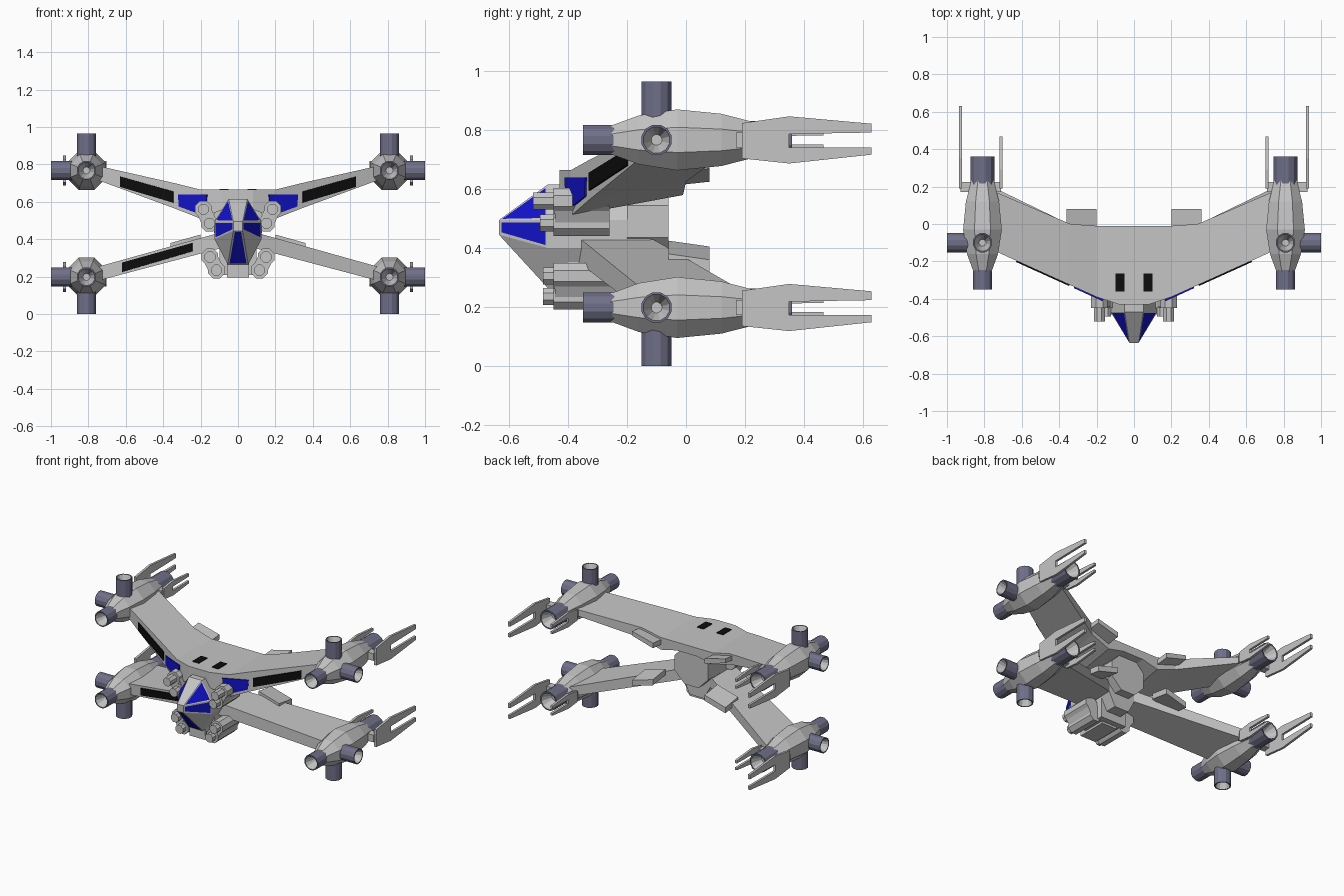
import bpy, bmesh, math
from mathutils import Vector

if "Cube" in bpy.data.objects:
    bpy.data.objects.remove(bpy.data.objects["Cube"], do_unlink=True)


def material(name, r, g, b):
    m = bpy.data.materials.new(name)
    m.use_nodes = True
    m.diffuse_color = (r, g, b, 1)
    m.node_tree.nodes["Principled BSDF"].inputs["Base Color"].default_value = (r, g, b, 1)
    return m


GREY = material("hull_grey", 0.56, 0.56, 0.56)
SLATE = material("engine_slate", 0.16, 0.16, 0.25)
BLUE = material("window_blue", 0.006, 0.006, 0.6)
BLACK = material("panel_black", 0.004, 0.004, 0.004)


def finish(name, bm, mats):
    bmesh.ops.recalc_face_normals(bm, faces=bm.faces)
    me = bpy.data.meshes.new(name)
    bm.to_mesh(me)
    bm.free()
    for m in mats:
        me.materials.append(m)
    ob = bpy.data.objects.new(name, me)
    bpy.context.collection.objects.link(ob)
    return ob


def loft_mesh(rings, bands=None):
    """Skin closed rings into a capped solid; bands gives a material slot per span."""
    bm = bmesh.new()
    vs = [[bm.verts.new(p) for p in r] for r in rings]
    n = len(rings[0])
    bands = bands or [0] * (len(rings) - 1)
    for a, b, slot in zip(vs, vs[1:], bands):
        for i in range(n):
            j = (i + 1) % n
            bm.faces.new((a[i], a[j], b[j], b[i])).material_index = slot
    bm.faces.new(vs[0]).material_index = bands[0]
    bm.faces.new(vs[-1]).material_index = bands[-1]
    bmesh.ops.remove_doubles(bm, verts=bm.verts, dist=1e-5)
    bmesh.ops.recalc_face_normals(bm, faces=bm.faces)
    return bm


def loft(name, rings, mats=(GREY,), bands=None):
    return finish(name, loft_mesh(rings, bands), mats)


def ring(centre, axis, r, n):
    q = Vector(axis).to_track_quat('Z', 'Y')
    angles = [2 * math.pi * (i + 0.5) / n for i in range(n)]
    return [Vector(centre) + q @ Vector((r * math.cos(a), r * math.sin(a), 0)) for a in angles]


def rod(name, centre, axis, spans, n, mats=(GREY,), bands=None):
    """Turned shape: spans are (distance along axis, radius)."""
    c, d = Vector(centre), Vector(axis)
    return loft(name, [ring(c + d * t, d, r, n) for t, r in spans], mats, bands)


def extrude_y(name, pts, y0, y1, dz=0):
    return loft(name, [[(x, y0, z) for x, z in pts], [(x, y1, z + dz) for x, z in pts]])


def box(name, x0, x1, y0, y1, z0, z1):
    return extrude_y(name, [(x0, z0), (x1, z0), (x1, z1), (x0, z1)], y0, y1)


def plate(name, pts, mat):
    """Thin painted panel centred on a flat outline."""
    pts = [Vector(p) for p in pts]
    n = (pts[1] - pts[0]).cross(pts[2] - pts[0]).normalized() * 0.0045
    return loft(name, [[p - n for p in pts], [p + n for p in pts]], (mat,))


# Hull with a faceted nose and inset windows
def hull_ring(y, top, upper, lower, bottom):
    half = [top, upper, lower, bottom]
    return [(x, y, z) for x, z in half] + [(-x, y, z) for x, z in reversed(half)]


section = ((0.05, 0.615), (0.125, 0.495), (0.125, 0.40), (0.055, 0.265))
tip_hi, tip_lo = (0.025, 0.495), (0.025, 0.445)
bm = loft_mesh([hull_ring(-0.635, tip_hi, tip_hi, tip_lo, tip_lo),
                hull_ring(-0.47, *section), hull_ring(-0.12, *section)])
panes = []
for f in bm.faces:
    c, n = f.calc_center_median(), f.normal
    if c.y < -0.48 and n.y > -0.99:
        side = abs(n.x) > 0.3 and c.z > 0.42
        chin = n.z < -0.3 and abs(c.x) < 0.02
        if side or chin:
            panes.append(f)
bmesh.ops.inset_individual(bm, faces=panes, thickness=0.013)
for f in panes:
    f.material_index = 1
finish("hull", bm, (GREY, BLUE))
rod("rear_disc", (0, -0.2, 0.49), (0, 1, 0), [(0, 0.14), (0.14, 0.14)], 8)
box("chin_box", -0.06, 0.06, -0.45, -0.24, 0.195, 0.32)
box("belly_box", -0.1, 0.1, -0.4, -0.2, 0.21, 0.36)


# Wings: each station is x, leading y, trailing y, bottom z, top z
def wing(name, stations, thin):
    rings = []
    for s, order in ((-1, stations[::-1]), (1, stations)):
        for x, le, te, zb, zt in order:
            zr = zb + (zt - zb) * thin
            rings.append([(s * x, le, zb), (s * x, te, zr), (s * x, te, zt), (s * x, le, zt)])
    loft(name, rings)


wing("upper_wing", [(0.08, -0.43, -0.01, 0.56, 0.665), (0.2, -0.39, -0.01, 0.51, 0.665),
                    (0.34, -0.327, 0.0, 0.565, 0.70), (0.76, -0.137, 0.18, 0.72, 0.795)], 0.45)
wing("lower_wing", [(0.08, -0.37, -0.13, 0.355, 0.44), (0.76, -0.135, 0.2, 0.175, 0.25)], 0.1)


def upper_edge(x):
    return -0.39 + 0.452 * (x - 0.2)


def lower_edge(x):
    return -0.37 + 0.3456 * (x - 0.08)


def edge_plate(name, s, edge, pts, mat):
    plate(name, [(s * x, edge(x) - 0.003, z) for x, z in pts], mat)


edge_plate("right_lower_edge_panel", -1, lower_edge,
           [(0.62, 0.275), (0.245, 0.38), (0.245, 0.335), (0.62, 0.225)], BLACK)

FORK = [(0, 0.057), (0.16, 0.08), (0.44, 0.055), (0.44, 0.025), (0.16, 0.02),
        (0.16, -0.025), (0.44, -0.025), (0.44, -0.05), (0.16, -0.08), (0, -0.063)]
POD = [(-0.265, 0.048), (-0.16, 0.09), (-0.03, 0.112), (0.12, 0.096), (0.25, 0.06)]


def tube(name, centre, axis, start, end, r):
    rod(name, centre, axis, [(start, r), (end, r), (end, r * 0.86), (end - 0.07, r * 0.35)],
        12, (SLATE, GREY), [0, 0, 1])


def fork(name, x, z, scale):
    loft(name, [[(x + d, 0.19 + y * scale, z + h * scale) for y, h in FORK]
                for d in (-0.008, 0.008)])


# Engine pod with four open tubes and two rear forks
def pod(tag, s, z, up):
    c = (s * 0.81, 0, z)
    mid = (s * 0.81, -0.1, z)
    rod(tag + "_pod", c, (0, 1, 0), POD, 8)
    tube(tag + "_front_tube", c, (0, -1, 0), 0.2, 0.35, 0.053)
    tube(tag + "_rear_tube", c, (0, 1, 0), 0.15, 0.36, 0.066)
    tube(tag + "_outer_tube", mid, (s, 0, 0), 0.06, 0.19, 0.053)
    tube(tag + "_vertical_tube", mid, (0, 0, up), 0.06, 0.198, 0.053)
    fork(tag + "_outer_fork", s * 0.927, z, 1)
    fork(tag + "_inner_fork", s * 0.712, z, 0.63)
    box(tag + "_fork_strut", s * 0.712, s * 0.927, 0.17, 0.225, z - 0.025, z + 0.025)


# Twin gun: a joined housing with two barrels
def guns(tag, s, a, b, back):
    for part, (x, z, front) in (("outer", a), ("inner", b)):
        c = (s * x, 0, z)
        rod(f"{tag}_{part}_gun_case", c, (0, -1, 0), [(back, 0.048), (0.45, 0.048)], 8)
        rod(f"{tag}_{part}_gun_barrel", c, (0, -1, 0), [(0.4, 0.031), (front, 0.031)], 8)
    across = Vector((b[1] - a[1], 0, a[0] - b[0])).normalized() * 0.04
    p, q = Vector((a[0], 0, a[1])), Vector((b[0], 0, b[1]))
    pts = [p + across, q + across, q - across, p - across]
    extrude_y(tag + "_gun_housing", [(s * v.x, v.z) for v in pts], -0.445, -back)


for side, s in (("left", 1), ("right", -1)):
    pod(side + "_upper", s, 0.767, 1)
    pod(side + "_lower", s, 0.198, -1)
    guns(side + "_upper", s, (0.185, 0.56, 0.52), (0.152, 0.485, 0.495), 0.26)
    guns(side + "_lower", s, (0.15, 0.305, 0.485), (0.115, 0.235, 0.485), 0.235)
    edge_plate(side + "_upper_edge_panel", s, upper_edge,
               [(0.63, 0.735), (0.345, 0.655), (0.345, 0.595), (0.63, 0.68)], BLACK)
    edge_plate(side + "_edge_window", s, upper_edge,
               [(0.32, 0.64), (0.165, 0.64), (0.17, 0.585), (0.205, 0.585),
                (0.22, 0.54), (0.315, 0.575)], BLUE)
    plate(side + "_deck_vent", [(s * x, y, 0.665) for x, y in
                                ((0.05, -0.265), (0.1, -0.265), (0.1, -0.36), (0.05, -0.36))], BLACK)
    # Trailing flaps
    upper = [(0.2, 0.61), (0.36, 0.655), (0.36, 0.685), (0.2, 0.645)]
    lower = [(0.2, 0.385), (0.36, 0.34), (0.36, 0.38), (0.2, 0.425)]
    extrude_y(side + "_upper_flap", [(s * x, z) for x, z in upper], -0.06, 0.08, 0.015)
    extrude_y(side + "_lower_flap", [(s * x, z) for x, z in lower], -0.06, 0.08, -0.02)
